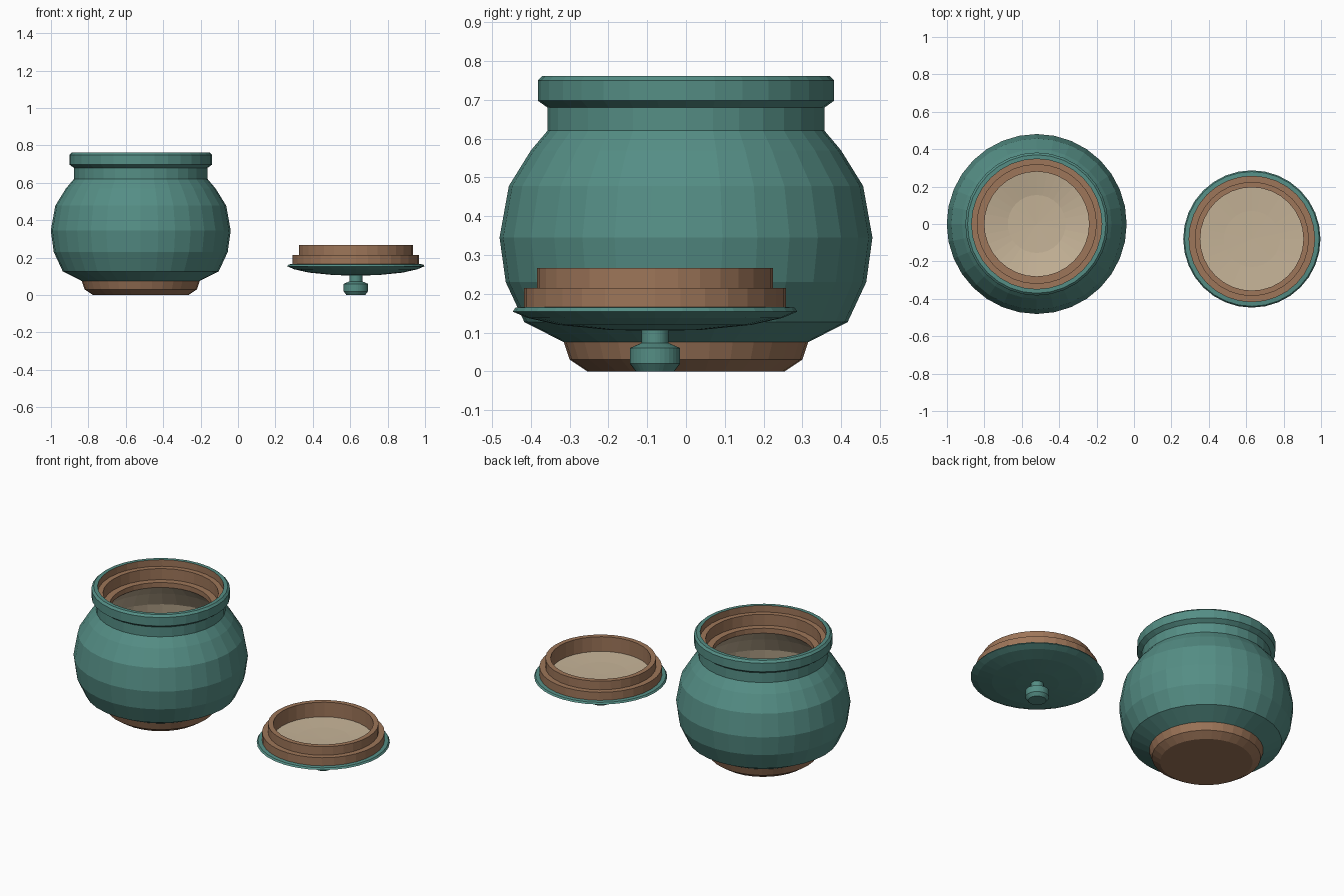
import bpy, bmesh
from math import cos, sin, tau

if "Cube" in bpy.data.objects:
    bpy.data.objects.remove(bpy.data.objects["Cube"])

SIDES = 32


def material(name, color):
    m = bpy.data.materials.new(name)
    m.diffuse_color = (*color, 1)
    m.use_nodes = True
    m.node_tree.nodes["Principled BSDF"].inputs["Base Color"].default_value = m.diffuse_color
    return m


TEAL = material("teal_glaze", (0.09, 0.27, 0.235))
CLAY = material("brown_clay", (0.34, 0.18, 0.10))
CREAM = material("cream_glaze", (0.56, 0.45, 0.31))


def lathe(name, profile, center, mat):
    """Spin (radius, z) points about the vertical; outside upward, inside downward."""
    bm = bmesh.new()
    rings = []
    for r, z in profile:
        if r == 0:
            rings.append([bm.verts.new((0, 0, z))] * SIDES)
        else:
            rings.append([bm.verts.new((r * cos(tau * i / SIDES), r * sin(tau * i / SIDES), z))
                          for i in range(SIDES)])
    for a, b in zip(rings, rings[1:]):
        for i in range(SIDES):
            j = (i + 1) % SIDES
            quad = list(dict.fromkeys((a[i], a[j], b[j], b[i])))
            bm.faces.new(quad)
    mesh = bpy.data.meshes.new(name)
    bm.to_mesh(mesh)
    bm.free()
    mesh.materials.append(mat)
    ob = bpy.data.objects.new(name, mesh)
    ob.location = (*center, 0)
    bpy.context.collection.objects.link(ob)
    return ob


POT = (-0.52, 0.0)
LID = (0.63, -0.08)

# Pot: unglazed foot, glazed body with collar, stepped lid seat, inner bowl
lathe("pot_foot", [(0, 0), (0.255, 0), (0.30, 0.03), (0.315, 0.075)], POT, CLAY)
lathe("pot_body", [(0.315, 0.075), (0.417, 0.127), (0.465, 0.23), (0.481, 0.345),
                   (0.457, 0.478), (0.40, 0.57), (0.357, 0.621), (0.357, 0.68),
                   (0.382, 0.698), (0.382, 0.75), (0.37, 0.762), (0.348, 0.762)], POT, TEAL)
lathe("pot_lid_seat", [(0.348, 0.762), (0.348, 0.722), (0.318, 0.722),
                       (0.318, 0.655), (0.28, 0.655), (0.28, 0.625)], POT, CLAY)
lathe("pot_interior", [(0.28, 0.625), (0.36, 0.55), (0.415, 0.46), (0.435, 0.345),
                       (0.42, 0.24), (0.37, 0.16), (0.28, 0.11), (0.155, 0.085),
                       (0, 0.08)], POT, CREAM)

# Lid, resting upside down on its knob
lathe("lid_knob", [(0, 0), (0.05, 0), (0.065, 0.02), (0.065, 0.06),
                   (0.035, 0.073), (0.035, 0.107)], LID, TEAL)
lathe("lid_dome", [(0, 0.104), (0.12, 0.107), (0.25, 0.12), (0.33, 0.138),
                   (0.367, 0.154), (0.36, 0.164), (0.338, 0.166)], LID, TEAL)
lathe("lid_flange", [(0.338, 0.166), (0.338, 0.215), (0.305, 0.215), (0.305, 0.267),
                     (0.276, 0.267), (0.276, 0.178)], LID, CLAY)
lathe("lid_lining", [(0.276, 0.178), (0.15, 0.172), (0, 0.17)], LID, CREAM)
